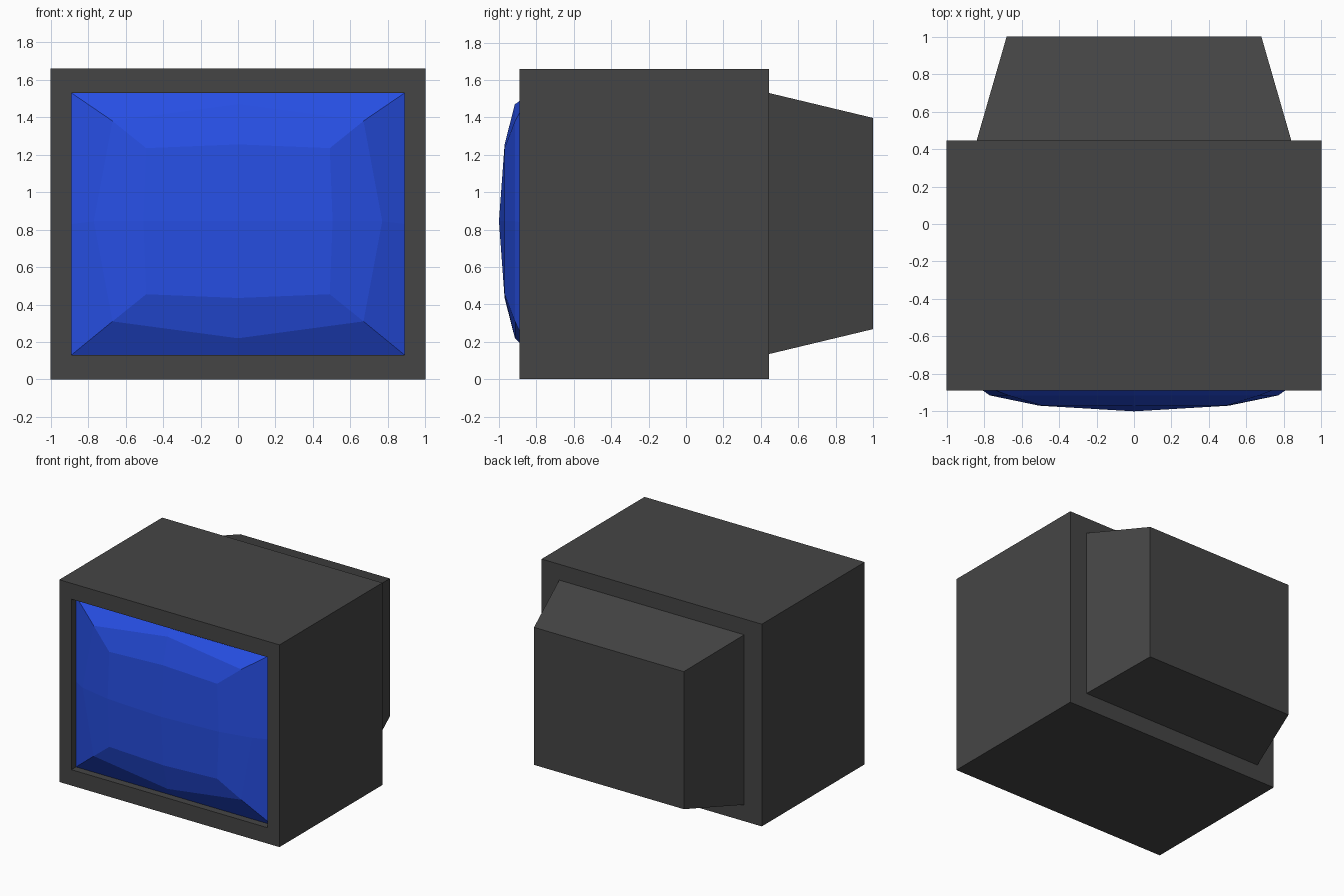
import bpy, bmesh

if "Cube" in bpy.data.objects:
    bpy.data.objects.remove(bpy.data.objects["Cube"])


def material(name, rgb):
    m = bpy.data.materials.new(name)
    m.diffuse_color = (*rgb, 1)
    m.use_nodes = True
    m.node_tree.nodes["Principled BSDF"].inputs["Base Color"].default_value = m.diffuse_color
    return m


casing_grey = material("casing grey", (0.06, 0.06, 0.06))
screen_blue = material("screen blue", (0.02, 0.078, 0.78))


def finish(bm, name, mat):
    me = bpy.data.meshes.new(name)
    bm.to_mesh(me)
    bm.free()
    me.materials.append(mat)
    ob = bpy.data.objects.new(name, me)
    bpy.context.collection.objects.link(ob)


def rect(bm, hx, z0, z1, y):
    return [bm.verts.new(p) for p in ((-hx, y, z0), (hx, y, z0), (hx, y, z1), (-hx, y, z1))]


def bridge(bm, a, b):
    n = len(a)
    for i in range(n):
        j = (i + 1) % n
        bm.faces.new((a[i], a[j], b[j], b[i]))


# casing: rectangular sections running from the recessed front opening to the tapered back
bm = bmesh.new()
sections = [(0.89, 0.13, 1.53, -0.83), (0.89, 0.13, 1.53, -0.89), (1.0, 0.0, 1.66, -0.89),
            (1.0, 0.0, 1.66, 0.445), (0.84, 0.135, 1.53, 0.445), (0.68, 0.268, 1.397, 1.0)]
loops = [rect(bm, *s) for s in sections]
for a, b in zip(loops, loops[1:]):
    bridge(bm, a, b)
bm.faces.new(loops[-1])
bmesh.ops.recalc_face_normals(bm, faces=bm.faces)
finish(bm, "casing", casing_grey)

# screen: bulging rings of eight points around a raised centre
# each ring: corner half width, corner half height, middle half width, middle half height, centre z, y
bm = bmesh.new()
rings = []
for cx, cz, mx, mz, zc, y in [(0.89, 0.70, 0.89, 0.70, 0.83, -0.83),
                              (0.67, 0.535, 0.77, 0.625, 0.845, -0.915),
                              (0.49, 0.39, 0.505, 0.41, 0.845, -0.97)]:
    pts = [(-cx, -cz), (0, -mz), (cx, -cz), (mx, 0), (cx, cz), (0, mz), (-cx, cz), (-mx, 0)]
    rings.append([bm.verts.new((x, y, zc + z)) for x, z in pts])
for a, b in zip(rings, rings[1:]):
    bridge(bm, a, b)
centre = bm.verts.new((0, -1.0, 0.845))
r = rings[-1]
for i in (0, 2, 4, 6):
    bm.faces.new((r[i - 1], r[i], r[i + 1], centre))
bmesh.ops.recalc_face_normals(bm, faces=bm.faces)
if sum(f.normal.y for f in bm.faces) > 0:
    bmesh.ops.reverse_faces(bm, faces=bm.faces)
finish(bm, "screen", screen_blue)
